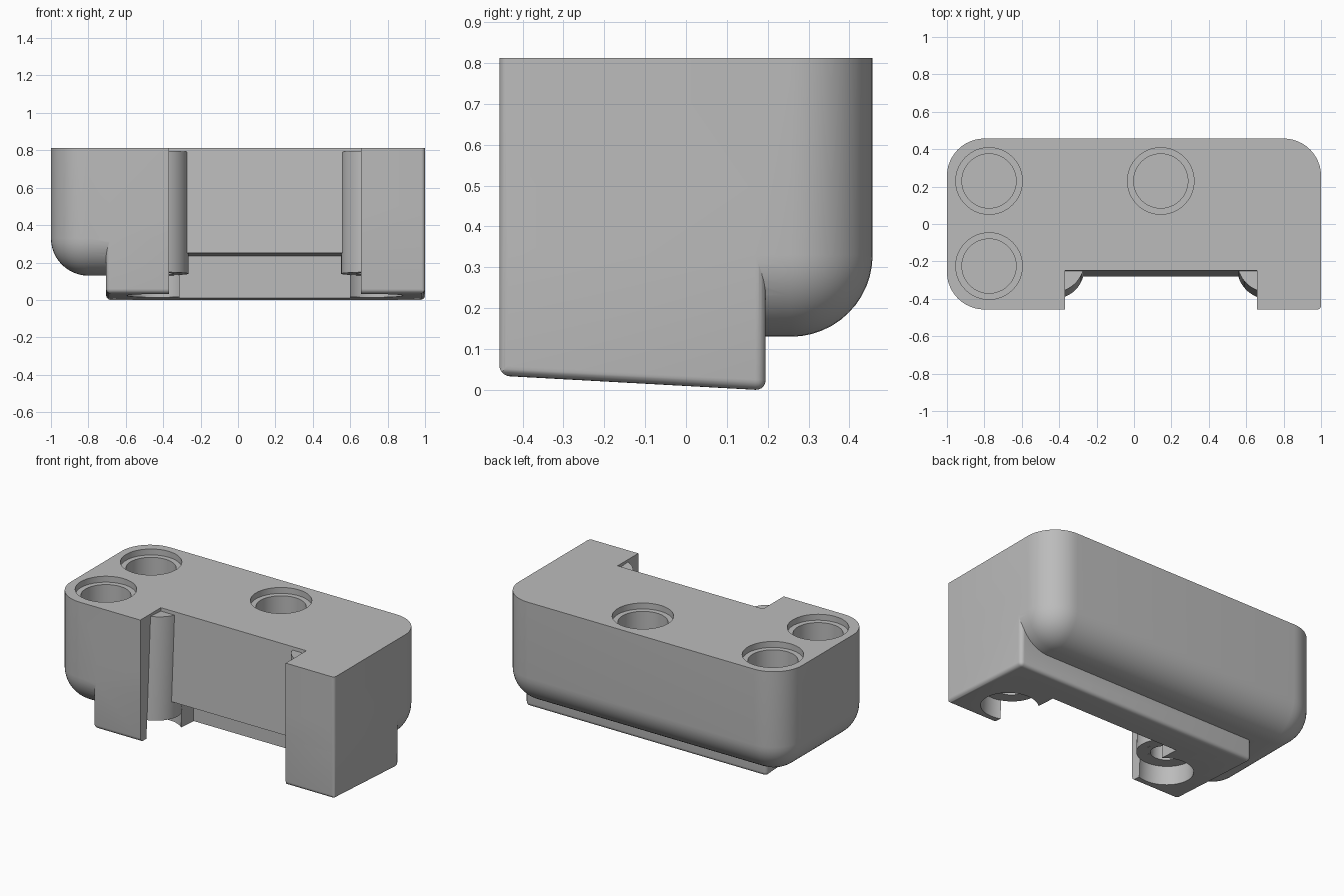
import bpy, bmesh, math
from mathutils import Matrix, Vector

old = bpy.data.objects.get("Cube")
if old:
    bpy.data.objects.remove(old, do_unlink=True)

TILT = 0.055          # slope shared by the underside, rear wall and columns

grey = bpy.data.materials.new("grey_plastic")
grey.use_nodes = True
grey.diffuse_color = (0.5, 0.5, 0.5, 1)
grey.node_tree.nodes["Principled BSDF"].inputs["Base Color"].default_value = (0.5, 0.5, 0.5, 1)


def make(name, bm):
    bmesh.ops.recalc_face_normals(bm, faces=bm.faces)
    mesh = bpy.data.meshes.new(name)
    bm.to_mesh(mesh)
    bm.free()
    mesh.materials.append(grey)
    ob = bpy.data.objects.new(name, mesh)
    bpy.context.collection.objects.link(ob)
    return ob


def box_mesh(x, y, z):
    bm = bmesh.new()
    bmesh.ops.create_cube(bm, size=1)
    for v in bm.verts:
        v.co = [r[0] if c < 0 else r[1] for c, r in zip(v.co, (x, y, z))]
    return bm


def round_edges(bm, radius, segments, rule):
    edges = [e for e in bm.edges
             if rule((e.verts[0].co + e.verts[1].co) / 2, e.verts[0].co - e.verts[1].co)]
    bmesh.ops.bevel(bm, geom=edges, offset=radius, segments=segments,
                    profile=0.5, affect='EDGES', clamp_overlap=True)


def cylinder(name, x, y, z0, z1, radius, tilt=0.0):
    bm = bmesh.new()
    bmesh.ops.create_cone(bm, cap_ends=True, segments=64, radius1=radius, radius2=radius,
                          depth=z1 - z0, matrix=Matrix.Translation((0, 0, (z1 - z0) / 2)))
    bm.transform(Matrix.Translation((x, y, z0)) @ Matrix.Rotation(-math.atan(tilt), 4, 'X'))
    return make(name, bm)


def combine(target, tool, operation):
    mod = target.modifiers.new(tool.name, 'BOOLEAN')
    mod.operation, mod.solver, mod.object = operation, 'EXACT', tool
    bpy.context.view_layer.objects.active = target
    bpy.ops.object.modifier_apply(modifier=mod.name)
    bpy.data.objects.remove(tool, do_unlink=True)


# Main housing: rounded underside and three rounded upright corners
bm = box_mesh((-1, 1), (-.457, .457), (.13, .813))
round_edges(bm, 0.2, 12, lambda m, d: m.z < .2 or
            (abs(d.z) > .1 and not (m.x > 0 and m.y < 0)))
body = make("clamp_body", bm)

# Lower block with sloping underside
bm = box_mesh((-.705, 1), (-.457, .195), (0, .5))
for v in bm.verts:
    if v.co.z < .1:
        v.co.z = TILT * (.17 - v.co.y)
round_edges(bm, 0.025, 5, lambda m, d: m.z < .1 or
            (abs(d.z) > .1 and not (m.x > 0 and m.y < 0)))
combine(body, make("lower_block", bm), 'UNION')

# Small rounding on the remaining upright corner
r = 0.02
arc = [(1 - r + r * math.cos(a), -.457 + r - r * math.sin(a))
       for a in (i * math.pi / 12 for i in range(7))]
bm = bmesh.new()
face = bm.faces.new([bm.verts.new((x, y, -.1)) for x, y in
                     arc + [(1 - r, -.6), (1.1, -.6), (1.1, -.457 + r)]])
ext = bmesh.ops.extrude_face_region(bm, geom=[face])
bmesh.ops.translate(bm, vec=Vector((0, 0, 1.1)),
                    verts=[g for g in ext["geom"] if isinstance(g, bmesh.types.BMVert)])
combine(body, make("corner_cutter", bm), 'DIFFERENCE')

# Front notch with a leaning rear wall, and the deeper slot beneath it
bm = box_mesh((-.37, .657), (-.7, -.25), (-.1, 1))
for v in bm.verts:
    if v.co.y > -.5:
        v.co.y += TILT * (v.co.z - .8)
combine(body, make("notch_cutter", bm), 'DIFFERENCE')
bm = box_mesh((-.313, .6), (-.7, 0), (-.1, .235))
for v in bm.verts:
    if v.co.z > 0:
        v.co.z -= TILT * v.co.y
combine(body, make("slot_cutter", bm), 'DIFFERENCE')

# Leaning columns, each with a wide recess below and a narrow bore
for x in (-.43, .717):
    combine(body, cylinder("column", x, -.236, .14, .79, .165, TILT), 'UNION')
    combine(body, cylinder("recess", x, -.236 - TILT * .24, -.1, .14, .1645, TILT), 'DIFFERENCE')
    combine(body, cylinder("bore", x, -.236 - TILT * .04, .1, .6, .085, TILT), 'DIFFERENCE')

# Stepped round pockets in the top
for x, y in ((-.775, .23), (-.775, -.225), (.143, .23)):
    combine(body, cylinder("pocket_rim", x, y, .775, .95, .178), 'DIFFERENCE')
    combine(body, cylinder("pocket", x, y, .5, .95, .145), 'DIFFERENCE')

# Smooth curved faces, keep hard edges
bpy.ops.object.select_all(action='DESELECT')
body.select_set(True)
bpy.context.view_layer.objects.active = body
bpy.ops.object.shade_smooth_by_angle(angle=math.radians(25))
